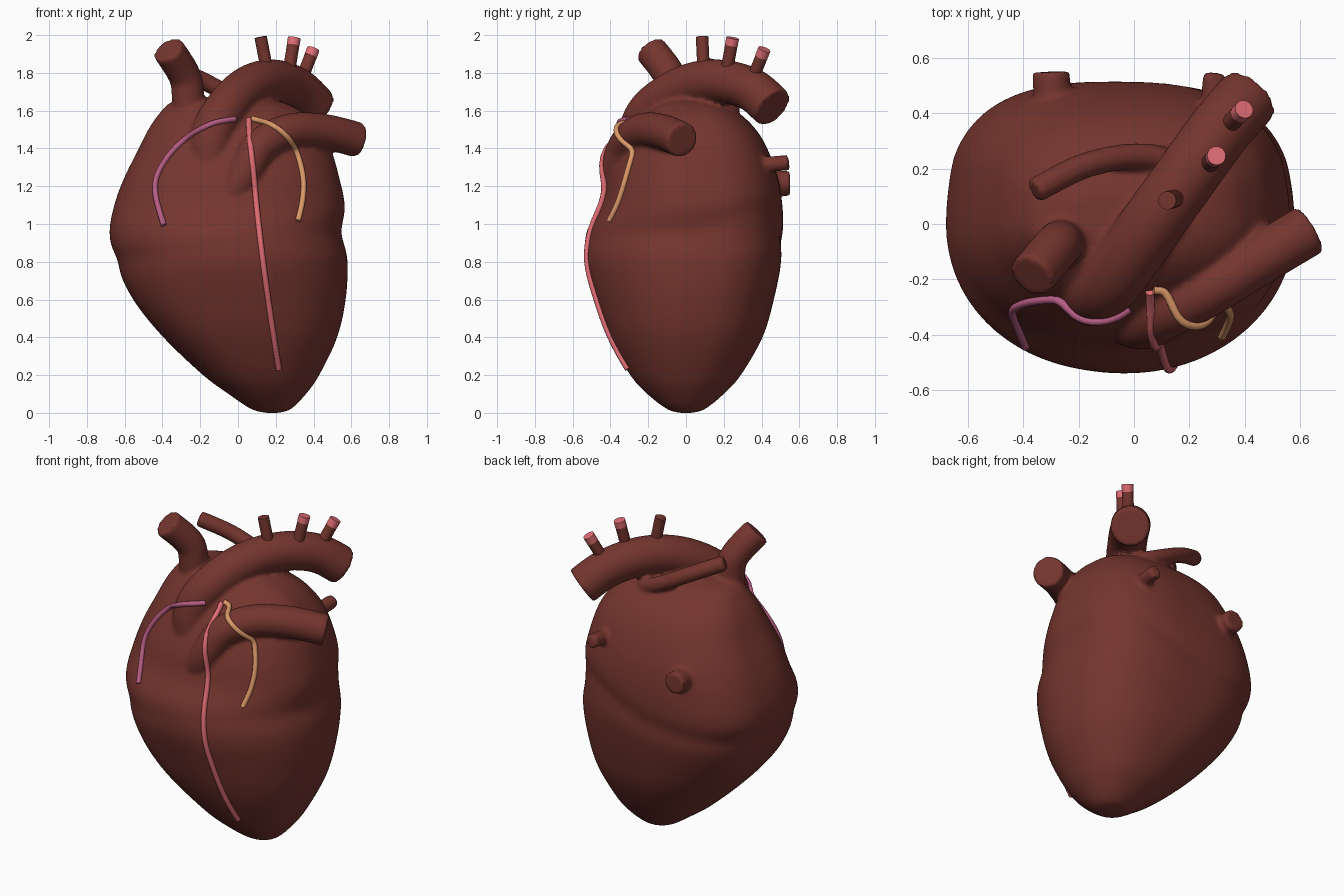
import bpy, bmesh, math
from mathutils import Vector
from mathutils.bvhtree import BVHTree

if "Cube" in bpy.data.objects:
    bpy.data.objects.remove(bpy.data.objects["Cube"])


def material(name, rgb):
    m = bpy.data.materials.new(name)
    m.diffuse_color = (*rgb, 1)
    m.use_nodes = True
    m.node_tree.nodes["Principled BSDF"].inputs["Base Color"].default_value = m.diffuse_color
    return m


BROWN = material("muscle brown", (0.178, 0.036, 0.028))
PINK = material("artery pink", (0.74, 0.155, 0.175))
MAUVE = material("artery mauve", (0.47, 0.11, 0.23))
ORANGE = material("artery orange", (0.72, 0.32, 0.14))


def spline(pts, steps=8):
    """Catmull-Rom samples through tuples of any length."""
    p = [pts[0]] + list(pts) + [pts[-1]]
    out = []
    for i in range(1, len(p) - 2):
        for s in range(steps):
            t = s / steps
            out.append(tuple(
                0.5 * (2 * b + (c - a) * t + (2 * a - 5 * b + 4 * c - d) * t * t
                       + (3 * b - a - 3 * c + d) * t ** 3)
                for a, b, c, d in zip(p[i - 1], p[i], p[i + 1], p[i + 2])))
    return out + [tuple(pts[-1])]


def skin(name, rings, mat):
    """Closed surface through equal rings of points, capped at both ends."""
    bm = bmesh.new()
    vs = [[bm.verts.new(q) for q in r] for r in rings]
    n = len(rings[0])
    for a, b in zip(vs, vs[1:]):
        for i in range(n):
            j = (i + 1) % n
            bm.faces.new((a[i], a[j], b[j], b[i]))
    bm.faces.new(vs[0][::-1])
    bm.faces.new(vs[-1])
    bmesh.ops.recalc_face_normals(bm, faces=bm.faces)
    me = bpy.data.meshes.new(name)
    bm.to_mesh(me)
    bm.free()
    ob = bpy.data.objects.new(name, me)
    bpy.context.collection.objects.link(ob)
    me.materials.append(mat)
    return ob


def select(obs):
    bpy.ops.object.select_all(action='DESELECT')
    for o in obs:
        o.select_set(True)
    bpy.context.view_layer.objects.active = obs[0]


def smooth(ob, angle=40):
    select([ob])
    bpy.ops.object.shade_smooth_by_angle(angle=math.radians(angle))


def tube(name, pts, r, mat=BROWN, sides=24, steps=8):
    path = [Vector(q) for q in (spline(pts, steps) if steps else pts)]
    rings, side = [], None
    for i, c in enumerate(path):
        t = (path[min(i + 1, len(path) - 1)] - path[max(i - 1, 0)]).normalized()
        if side is None:
            side = t.orthogonal()
        side = (side - t * side.dot(t)).normalized()
        up = t.cross(side)
        rings.append([c + r * (side * math.cos(a) + up * math.sin(a))
                      for a in (2 * math.pi * k / sides for k in range(sides))])
    ob = skin(name, rings, mat)
    smooth(ob)
    return ob


# Heart muscle: z, left x, right x, front y, back y
sections = [
    (0.00, 0.15, 0.21, -0.03, 0.03), (0.02, 0.07, 0.28, -0.10, 0.10),
    (0.10, -0.05, 0.36, -0.205, 0.20), (0.20, -0.185, 0.43, -0.295, 0.29),
    (0.40, -0.395, 0.525, -0.41, 0.405), (0.60, -0.555, 0.57, -0.485, 0.465),
    (0.80, -0.65, 0.58, -0.54, 0.505), (0.95, -0.68, 0.555, -0.53, 0.515),
    (1.10, -0.655, 0.565, -0.455, 0.51), (1.25, -0.60, 0.535, -0.41, 0.485),
    (1.40, -0.525, 0.49, -0.34, 0.43), (1.50, -0.475, 0.43, -0.28, 0.37),
    (1.58, -0.42, 0.36, -0.22, 0.29), (1.64, -0.36, 0.25, -0.15, 0.20),
    (1.67, -0.25, 0.12, -0.05, 0.10)]
rings = []
for z, xl, xr, yf, yb in spline(sections, 6):
    ring = []
    for k in range(72):
        a = 2 * math.pi * k / 72
        c, s = math.cos(a), math.sin(a)
        # squarer at the back, and fuller low on the front left
        n = 2.05
        if s > 0:
            n += 0.7 * min(1, z / 0.9) * min(1, s * 3)
        elif c < 0:
            n += 0.55 * math.exp(-((z - 0.45) / 0.3) ** 2) * min(1, -c * 3) * min(1, -s * 3)
        ux = math.copysign(abs(c) ** (2 / n), c)
        uy = math.copysign(abs(s) ** (2 / n), s)
        cx = (xl + xr) / 2
        x = cx + ux * (xr - xl) / 2
        y = uy * (yb if s > 0 else -yf)
        # groove between the upper and lower chambers, rising at the back
        zg = 0.89 + 0.12 * x + 0.25 * max(0, s) * max(0, c)
        depth = 0.018 + 0.008 * s - 0.006 * c
        g = 1 - depth * math.exp(-((z - zg) / 0.065) ** 2)
        ring.append((cx + (x - cx) * g, y * g, z))
    rings.append(ring)
heart = skin("heart_muscle", rings, BROWN)

# Great vessels, fused into the muscle
vessels = [
    tube("aorta", [(-0.14, -0.25, 1.25), (-0.14, -0.25, 1.45), (-0.07, -0.19, 1.6),
                   (0.05, -0.02, 1.72), (0.18, 0.16, 1.757), (0.31, 0.34, 1.715),
                   (0.415, 0.46, 1.615)], 0.115),
    tube("pulmonary_trunk", [(-0.06, -0.33, 1.10), (0.03, -0.36, 1.26), (0.12, -0.32, 1.41),
                             (0.27, -0.24, 1.49), (0.45, -0.13, 1.49),
                             (0.635, -0.02, 1.445)], 0.094),
    tube("upper_vein", [(-0.26, -0.06, 1.45), (-0.265, -0.07, 1.68), (-0.285, -0.09, 1.79),
                        (-0.37, -0.19, 1.925)], 0.086),
    tube("right_pulmonary_artery", [(-0.36, 0.12, 1.84), (-0.18, 0.21, 1.755),
                                    (0.0, 0.245, 1.66), (0.13, 0.22, 1.60),
                                    (0.22, 0.12, 1.56), (0.35, -0.08, 1.50)], 0.047),
    tube("back_vein_left", [(0.28, 0.35, 1.31), (0.29, 0.545, 1.325)], 0.042),
    tube("back_vein_right", [(-0.29, 0.35, 1.21), (-0.30, 0.55, 1.215)], 0.068)]
select([heart] + vessels)
bpy.ops.object.join()
rm = heart.modifiers.new("fuse", 'REMESH')
rm.mode = 'VOXEL'
rm.voxel_size = 0.013
sm = heart.modifiers.new("soften", 'SMOOTH')
sm.factor = 0.5
sm.iterations = 5
for m in ("fuse", "soften"):
    bpy.ops.object.modifier_apply(modifier=m)
heart.data.materials.clear()
heart.data.materials.append(BROWN)
smooth(heart, 50)

# Branches on top of the arch; two carry pink tips
branches = [((0.16, 0.095, 1.78), (0.12, 0.085, 1.99), 0),
            ((0.265, 0.21, 1.78), (0.298, 0.247, 1.985), 0.19),
            ((0.335, 0.35, 1.76), (0.398, 0.415, 1.925), 0.24)]
for i, (a, b, tip) in enumerate(branches):
    a, b = Vector(a), Vector(b)
    cut = b.lerp(a, tip)
    tube(f"arch_branch_{i + 1}", [a, cut], 0.033)
    if tip:
        tube(f"branch_tip_{i + 1}", [cut, b], 0.034, PINK)

# Coronary arteries: front-view x, z paths projected back onto the muscle
bvh = BVHTree.FromPolygons([v.co for v in heart.data.vertices],
                           [p.vertices for p in heart.data.polygons])
coronaries = [
    ("front_descending_artery", PINK, 0.0155,
     [(0.056, 1.55), (0.085, 1.22), (0.12, 0.89), (0.165, 0.56), (0.215, 0.235)]),
    ("right_coronary_artery", MAUVE, 0.015,
     [(-0.02, 1.555), (-0.15, 1.525), (-0.31, 1.42), (-0.415, 1.28),
      (-0.435, 1.16), (-0.39, 0.99)]),
    ("circumflex_artery", ORANGE, 0.015,
     [(0.07, 1.555), (0.19, 1.515), (0.29, 1.42), (0.34, 1.26),
      (0.34, 1.13), (0.315, 1.015)])]
for name, mat, r, pts in coronaries:
    path = []
    for x, z in spline(pts, 8):
        hit, normal, _, _ = bvh.ray_cast(Vector((x, -2, z)), Vector((0, 1, 0)))
        path.append(hit + normal * 0.006)
    # even out small jumps
    for _ in range(2):
        path = [path[0]] + [(a + b * 2 + c) / 4 for a, b, c in
                            zip(path, path[1:], path[2:])] + [path[-1]]
    tube(name, path, r, mat, 12, 0)
